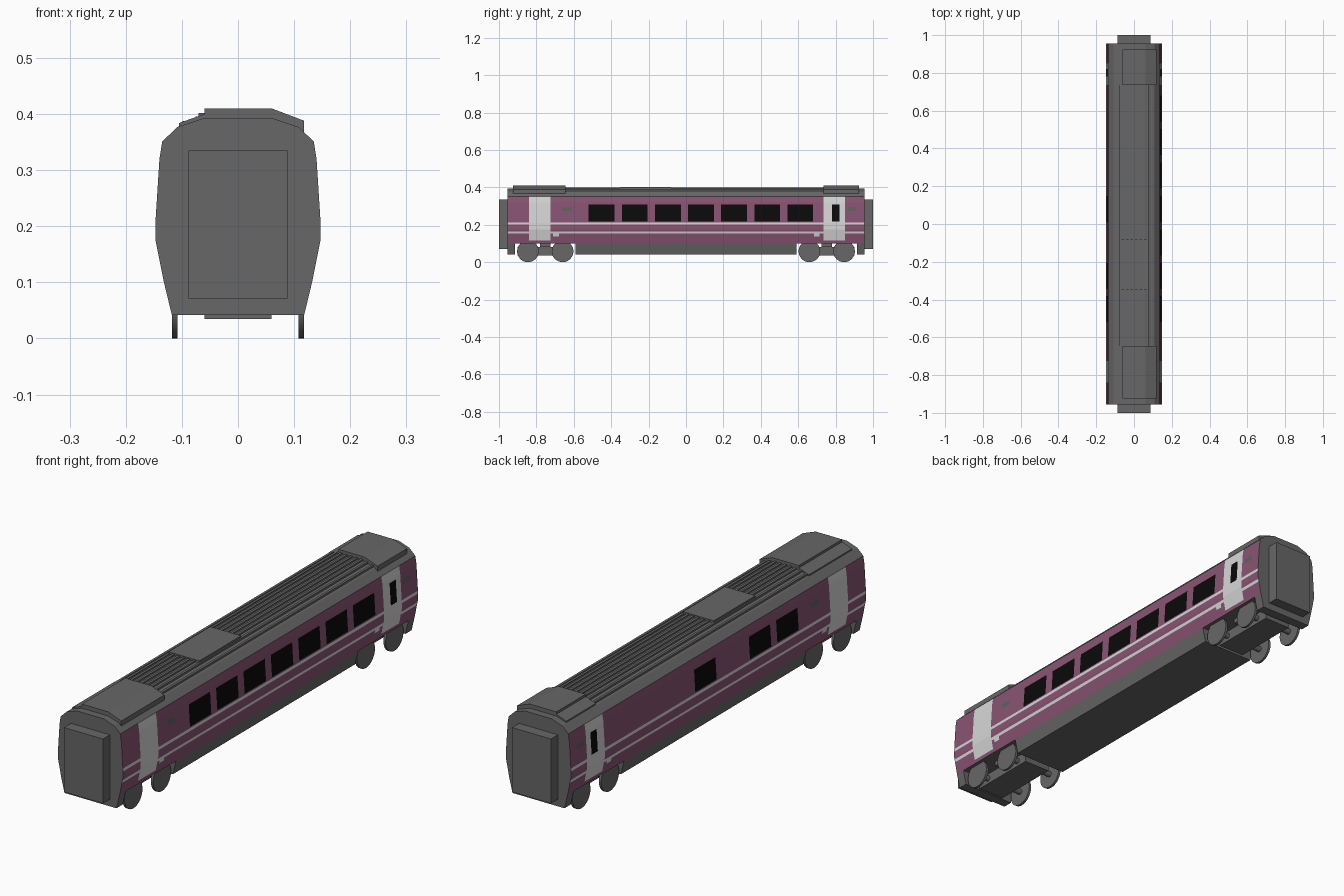
import bpy, bmesh, math

if "Cube" in bpy.data.objects:
    bpy.data.objects.remove(bpy.data.objects["Cube"])


def material(name, rgb):
    m = bpy.data.materials.new(name)
    m.diffuse_color = (*rgb, 1)
    m.use_nodes = True
    m.node_tree.nodes["Principled BSDF"].inputs["Base Color"].default_value = m.diffuse_color
    return m


GREY = material("grey", (0.135, 0.135, 0.135))
PURPLE = material("plum", (0.25, 0.088, 0.170))
WHITE = material("off white", (0.68, 0.68, 0.68))
BLACK = material("window black", (0.003, 0.003, 0.003))
BADGE = material("green grey", (0.11, 0.125, 0.11))


def finish(name, bm, mats=(GREY,)):
    bmesh.ops.recalc_face_normals(bm, faces=bm.faces)
    mesh = bpy.data.meshes.new(name)
    bm.to_mesh(mesh)
    bm.free()
    for m in mats:
        mesh.materials.append(m)
    ob = bpy.data.objects.new(name, mesh)
    bpy.context.collection.objects.link(ob)
    return ob


def prism(name, profile, y0, y1):
    """Extrude an (x, z) outline along y."""
    bm = bmesh.new()
    face = bm.faces.new([bm.verts.new((x, y0, z)) for x, z in profile])
    out = bmesh.ops.extrude_face_region(bm, geom=[face])["geom"]
    bmesh.ops.translate(bm, vec=(0, y1 - y0, 0),
                        verts=[v for v in out if isinstance(v, bmesh.types.BMVert)])
    return finish(name, bm)


def box(name, x0, x1, y0, y1, z0, z1):
    return prism(name, [(x0, z0), (x1, z0), (x1, z1), (x0, z1)], y0, y1)


def cylinder(name, radius, x0, x1, y, z, sides):
    bpy.ops.mesh.primitive_cylinder_add(vertices=sides, radius=radius, depth=x1 - x0,
                                        location=((x0 + x1) / 2, y, z),
                                        rotation=(0, math.pi / 2, 0))
    ob = bpy.context.object
    ob.name = name
    ob.data.materials.append(GREY)
    bpy.ops.object.shade_smooth_by_angle(angle=math.radians(35))


# Side paint layout: y0, y1, z0, z1, material index, painted on the left side too
# (first match wins)
PITCH = 0.177
RULES = [(0.78, 0.82, 0.217, 0.307, 3, True)]                     # door window
RULES += [(-0.52 + i * PITCH, -0.382 + i * PITCH, 0.217, 0.307, 3, i in (0, 1, 3))
          for i in range(7)]                                      # saloon windows
RULES += [(-0.84, -0.725, 0.115, 0.351, 2, True),                 # doors
          (0.735, 0.85, 0.115, 0.351, 2, True),
          (-0.955, 0.955, 0.2, 0.212, 2, True),                   # stripes
          (-0.955, 0.955, 0.152, 0.164, 2, True),
          (-0.71, -0.68, 0.138, 0.152, 2, True),                  # small notices
          (0.685, 0.715, 0.138, 0.152, 2, True),
          (-0.66, -0.61, 0.273, 0.293, 4, True),                  # badges
          (0.865, 0.91, 0.273, 0.293, 4, True)]

# Half outline of the body, from the floor up
HALF = [(0.132, 0.1), (0.147, 0.175), (0.147, 0.21), (0.140, 0.32), (0.135, 0.351),
        (0.108, 0.377), (0.06, 0.393)]


def half_width(z):
    for (xa, za), (xb, zb) in zip(HALF, HALF[1:]):
        if z <= zb:
            return xa + (xb - xa) * (z - za) / (zb - za)
    return HALF[-1][0]


# Body shell, cut along the paint layout and coloured by rule
zs = sorted({z for r in RULES for z in r[2:4]} | {z for _, z in HALF})
ys = sorted({round(y, 4) for r in RULES for y in r[:2]})
outline = [(half_width(z), z) for z in zs]
outline += [(-x, z) for x, z in reversed(outline)]
bm = bmesh.new()
rings = [[bm.verts.new((x, y, z)) for x, z in outline] for y in ys]
for ra, rb in zip(rings, rings[1:]):
    for i in range(len(outline)):
        j = (i + 1) % len(outline)
        f = bm.faces.new((ra[i], ra[j], rb[j], rb[i]))
        c = f.calc_center_median()
        if abs(c.x) > 0.125 and c.z < 0.351:
            f.material_index = 1
            for y0, y1, z0, z1, idx, both in RULES:
                if y0 < c.y < y1 and z0 < c.z < z1 and (both or c.x > 0):
                    f.material_index = idx
                    break
bm.faces.new(rings[0])
bm.faces.new(rings[-1])
finish("body_shell", bm, (GREY, PURPLE, WHITE, BLACK, BADGE))

# Underfloor skirt and end valances
SKIRT = [(-0.118, 0.042), (0.118, 0.042), (0.132, 0.1), (-0.132, 0.1)]
prism("underfloor_skirt", SKIRT, -0.59, 0.59)
for s, end in ((-1, "front"), (1, "back")):
    prism(end + "_valance", SKIRT, s * 0.915, s * 0.955)
    box(end + "_gangway", -0.088, 0.088, s * 0.955, s * 1.0, 0.071, 0.335)
    # Bogie with two axles
    box(end + "_bogie", -0.06, 0.06, s * 0.61, s * 0.9, 0.035, 0.08)
    box(end + "_bogie_pivot", -0.08, 0.08, s * 0.725, s * 0.78, 0.08, 0.101)
    for n, y in enumerate((0.66, 0.845)):
        cylinder(f"{end}_axle_{n}", 0.012, -0.11, 0.11, s * y, 0.058, 12)
        for side in (-1, 1):
            x = side * 0.113
            cylinder(f"{end}_wheel_{n}_{side}", 0.058, x - 0.005, x + 0.005, s * y, 0.058, 32)

# Roof equipment pods, stepped on the left
for end, y0, y1 in (("front", -0.925, -0.645), ("back", 0.735, 0.925)):
    prism(end + "_roof_pod", [(-0.105, 0.37), (-0.105, 0.384), (-0.06, 0.4),
                              (0.06, 0.4), (0.1, 0.37)], y0, y1)
    prism(end + "_roof_pod_cap", [(-0.06, 0.385), (-0.06, 0.41), (0.06, 0.41),
                                  (0.118, 0.388), (0.118, 0.365), (0.06, 0.385)], y0, y1)

# Ribbed roof and centre hatch
for i in range(-4, 5):
    x = i * 0.0235
    z = half = 0.393 if abs(x) < 0.06 else 0.393 - (abs(x) - 0.06) * 0.333
    box(f"roof_rib_{i + 4}", x - 0.005, x + 0.005, -0.645, 0.735, z - 0.004, z + 0.006)
box("roof_hatch", -0.07, 0.07, -0.35, -0.08, 0.388, 0.402)
